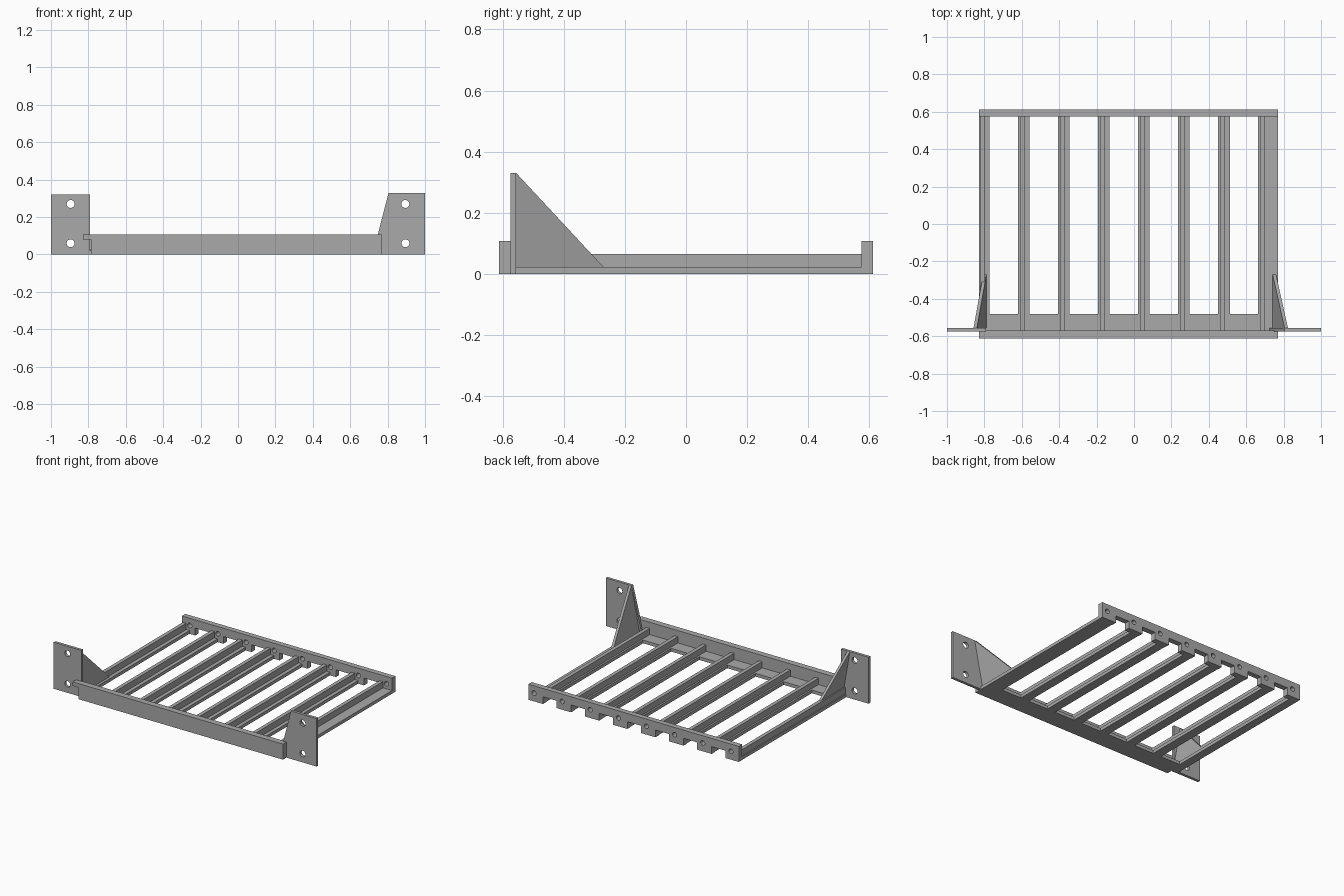
import bpy, bmesh, math
from mathutils import Vector

cube = bpy.data.objects.get("Cube")
if cube:
    bpy.data.objects.remove(cube, do_unlink=True)

grey = bpy.data.materials.new("plain grey")
grey.use_nodes = True
colour = (0.4, 0.4, 0.4, 1)
grey.diffuse_color = colour
grey.node_tree.nodes["Principled BSDF"].inputs["Base Color"].default_value = colour

PITCH, COUNT = 0.214, 8
LEFT, RIGHT = -0.83, 0.77          # ends of the frame in x
FRONT, BACK = -0.57, 0.575         # inner faces of the two bars
FLANGE, WEB, BAR = 0.022, 0.065, 0.107


def extrude(name, points, direction):
    """Solid made by sweeping a flat outline along a direction."""
    bm = bmesh.new()
    face = bm.faces.new([bm.verts.new(p) for p in points])
    swept = bmesh.ops.extrude_face_region(bm, geom=[face])["geom"]
    bmesh.ops.translate(bm, vec=Vector(direction),
                        verts=[v for v in swept if isinstance(v, bmesh.types.BMVert)])
    bmesh.ops.recalc_face_normals(bm, faces=bm.faces)
    mesh = bpy.data.meshes.new(name)
    bm.to_mesh(mesh)
    bm.free()
    mesh.materials.append(grey)
    obj = bpy.data.objects.new(name, mesh)
    bpy.context.collection.objects.link(obj)
    return obj


def profile(name, xz, y0, y1):
    """Outline in x and z, swept from y0 to y1."""
    return extrude(name, [(x, y0, z) for x, z in xz], (0, y1 - y0, 0))


def block(name, x0, x1, y0, y1, z0, z1):
    return profile(name, [(x0, z0), (x1, z0), (x1, z1), (x0, z1)], y0, y1)


def drill(obj, centres, radius, y0, y1):
    """Cut round holes along y and bake the result."""
    for cx, cz in centres:
        ring = [(cx + radius * math.cos(a * math.tau / 24),
                 cz + radius * math.sin(a * math.tau / 24)) for a in range(24)]
        cutter = profile("hole_cutter", ring, y0 - 0.05, y1 + 0.05)
        cutter.hide_render = True
        mod = obj.modifiers.new("hole", 'BOOLEAN')
        mod.operation, mod.solver, mod.object = 'DIFFERENCE', 'EXACT', cutter
        graph = bpy.context.evaluated_depsgraph_get()
        baked = bpy.data.meshes.new_from_object(obj.evaluated_get(graph))
        obj.modifiers.clear()
        obj.data = baked
        bpy.data.objects.remove(cutter, do_unlink=True)


# Front bar with a small overhanging step at its left-hand end
profile("front_bar", [(-0.785, 0), (RIGHT, 0), (RIGHT, BAR), (LEFT, BAR),
                      (LEFT, 0.08), (-0.785, 0.08)], -0.612, FRONT)
block("front_shelf", LEFT, RIGHT, FRONT, -0.48, 0, FLANGE)

# Slats: flat strip with an upright rib, the last strip wider
webs = [-0.823 + i * PITCH for i in range(COUNT)]
for i, w in enumerate(webs):
    x0 = max(LEFT, w - 0.012)
    x1 = RIGHT if i == COUNT - 1 else w + 0.051
    profile(f"slat_{i + 1}", [(x0, 0), (x1, 0), (x1, FLANGE), (w + 0.026, FLANGE),
                              (w + 0.026, WEB), (w, WEB), (w, FLANGE), (x0, FLANGE)],
            FRONT, BACK)

# Back bar: outline with a notch between each pair of slats, one hole per slat
outline = [(LEFT, BAR), (LEFT, 0)]
for a, b in zip(webs, webs[1:]):
    n0, n1 = a + 0.095, b - 0.015
    outline += [(n0, 0), (n0, 0.05), (n1, 0.05), (n1, 0)]
outline += [(RIGHT, 0), (RIGHT, BAR)]
back_bar = profile("back_bar", outline, BACK, 0.612)
drill(back_bar, [(w + 0.053, 0.057) for w in webs], 0.016, BACK, 0.612)

# Mounting plates with two screw holes each
P0, P1 = -0.575, -0.556
right_plate = block("right_mounting_plate", -1, -0.79, P0, P1, 0, 0.32)
left_plate = profile("left_mounting_plate",
                     [(0.72, 0), (1, 0), (1, 0.33), (0.805, 0.33)], P0, P1)
for plate, x in ((right_plate, -0.895), (left_plate, 0.895)):
    drill(plate, [(x, 0.06), (x, 0.27)], 0.021, P0, P1)

# Triangular braces leaning outwards from the frame to the plates
for name, side, base, top, height in (("left_brace", 1, 0.737, 0.805, 0.33),
                                      ("right_brace", -1, 0.785, 0.84, 0.32)):
    slope = (top - base) / height
    corners = [(P1, 0), (-0.26, 0), (-0.27, FLANGE), (P1, height)]
    extrude(name, [(side * (base + slope * z), y, z) for y, z in corners],
            (side * 0.018, 0, 0))
